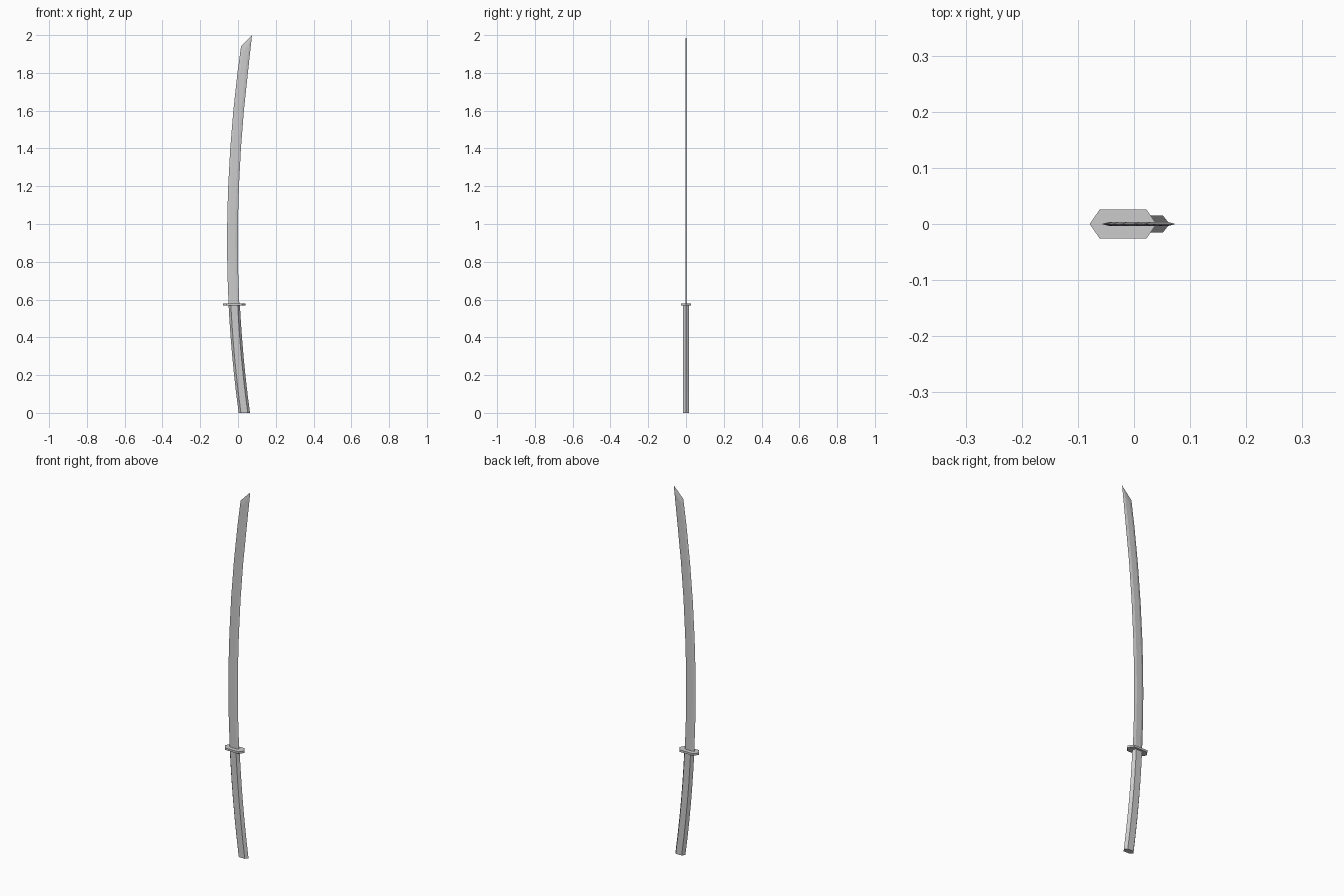
import bpy, bmesh

if "Cube" in bpy.data.objects:
    bpy.data.objects.remove(bpy.data.objects["Cube"])

WIDTH = 0.057


def bow(z):
    """x of the convex (left) side of the sword at height z."""
    k = 0.076 if z < 0.9 else 0.068
    return -0.058 + k * (z - 0.9) ** 2


def hexagon(x0, x1, bevel, half, z):
    """Flattened six-sided section, pointed at both x ends."""
    return [(x0, 0, z), (x0 + bevel, -half, z), (x1 - bevel, -half, z),
            (x1, 0, z), (x1 - bevel, half, z), (x0 + bevel, half, z)]


def loft(name, sections, split_end=False):
    """Skin a stack of six-point sections and cap both ends."""
    bm = bmesh.new()
    rings = [[bm.verts.new(p) for p in s] for s in sections]
    for a, b in zip(rings, rings[1:]):
        for i in range(6):
            j = (i + 1) % 6
            bm.faces.new((a[i], a[j], b[j], b[i]))
    bm.faces.new(rings[0][::-1])
    top = rings[-1]
    if split_end:
        bm.faces.new(top[:4])
        bm.faces.new(top[3:] + top[:1])
    else:
        bm.faces.new(top)
    bmesh.ops.recalc_face_normals(bm, faces=bm.faces)
    mesh = bpy.data.meshes.new(name)
    bm.to_mesh(mesh)
    bm.free()
    obj = bpy.data.objects.new(name, mesh)
    bpy.context.collection.objects.link(obj)
    return obj


# Curved grip
loft("handle", [hexagon(bow(z), bow(z) + 0.06, 0.012, 0.015, z)
                for z in (0, 0.1, 0.2, 0.3, 0.4, 0.5, 0.572)])

# Elongated six-sided hand guard
loft("guard", [hexagon(-0.079, 0.04, 0.018, 0.026, z) for z in (0.569, 0.58)])

# Thin curved blade with a slanted bevelled point
sections = [hexagon(bow(z), bow(z) + WIDTH - 0.003 * max(0, z - 1.2), 0.014, 0.0035, z)
            for z in (0.575, 0.75, 0.9, 1.05, 1.2, 1.4, 1.6, 1.8)]
t = 0.0035
sections.append([(0.016, 0, 1.94), (0.031, -t, 1.918), (0.061, -t, 1.962),
                 (0.074, 0, 2.0), (0.061, t, 1.962), (0.031, t, 1.918)])
loft("blade", sections, split_end=True)
